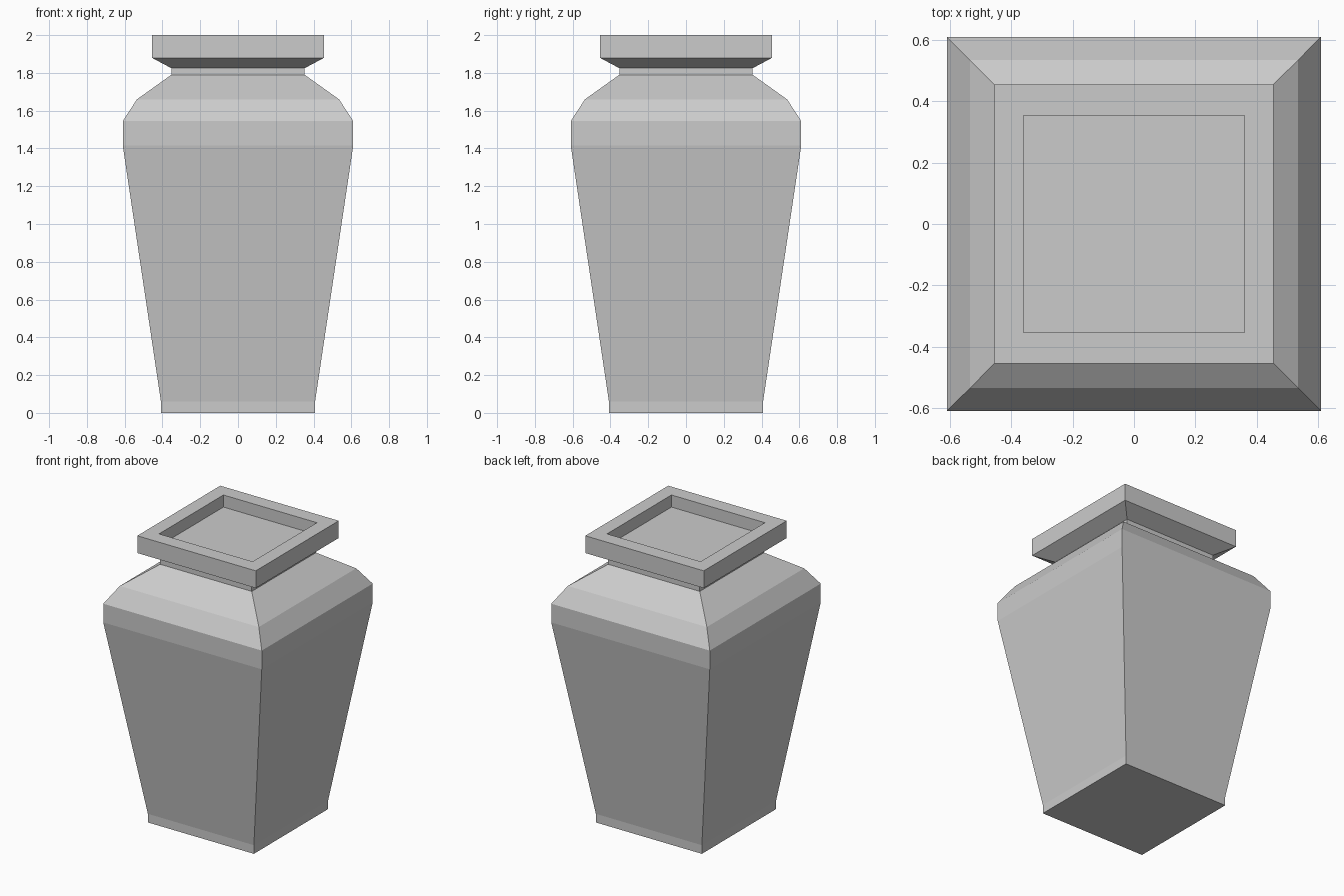
import bpy
import bmesh

if "Cube" in bpy.data.objects:
    bpy.data.objects.remove(bpy.data.objects["Cube"])


def square_loft(name, rings):
    """Stack rectangular rings (half_x, half_y, z), join them and cap both ends."""
    bm = bmesh.new()
    loops = [[bm.verts.new((sx * hx, sy * hy, z))
              for sx, sy in ((-1, -1), (1, -1), (1, 1), (-1, 1))]
             for hx, hy, z in rings]
    for low, high in zip(loops, loops[1:]):
        for i in range(4):
            j = (i + 1) % 4
            bm.faces.new((low[i], low[j], high[j], high[i]))
    bm.faces.new(loops[0][::-1])
    bm.faces.new(loops[-1])
    mesh = bpy.data.meshes.new(name)
    bm.to_mesh(mesh)
    bm.free()
    obj = bpy.data.objects.new(name, mesh)
    bpy.context.collection.objects.link(obj)
    return obj


# Half width and height up the outside: foot, body, shoulders, neck, rim
outside = [(0.408, 0), (0.408, 0.06), (0.61, 1.415), (0.61, 1.545),
           (0.535, 1.66), (0.353, 1.79), (0.353, 1.825),
           (0.456, 1.88), (0.456, 2.0)]

# Shallow recess in the mouth, ending in a flat floor
recess = [(0.36, 0.354, 2.0), (0.36, 0.354, 1.916)]

square_loft("square_vase", [(w, w, z) for w, z in outside] + recess)
